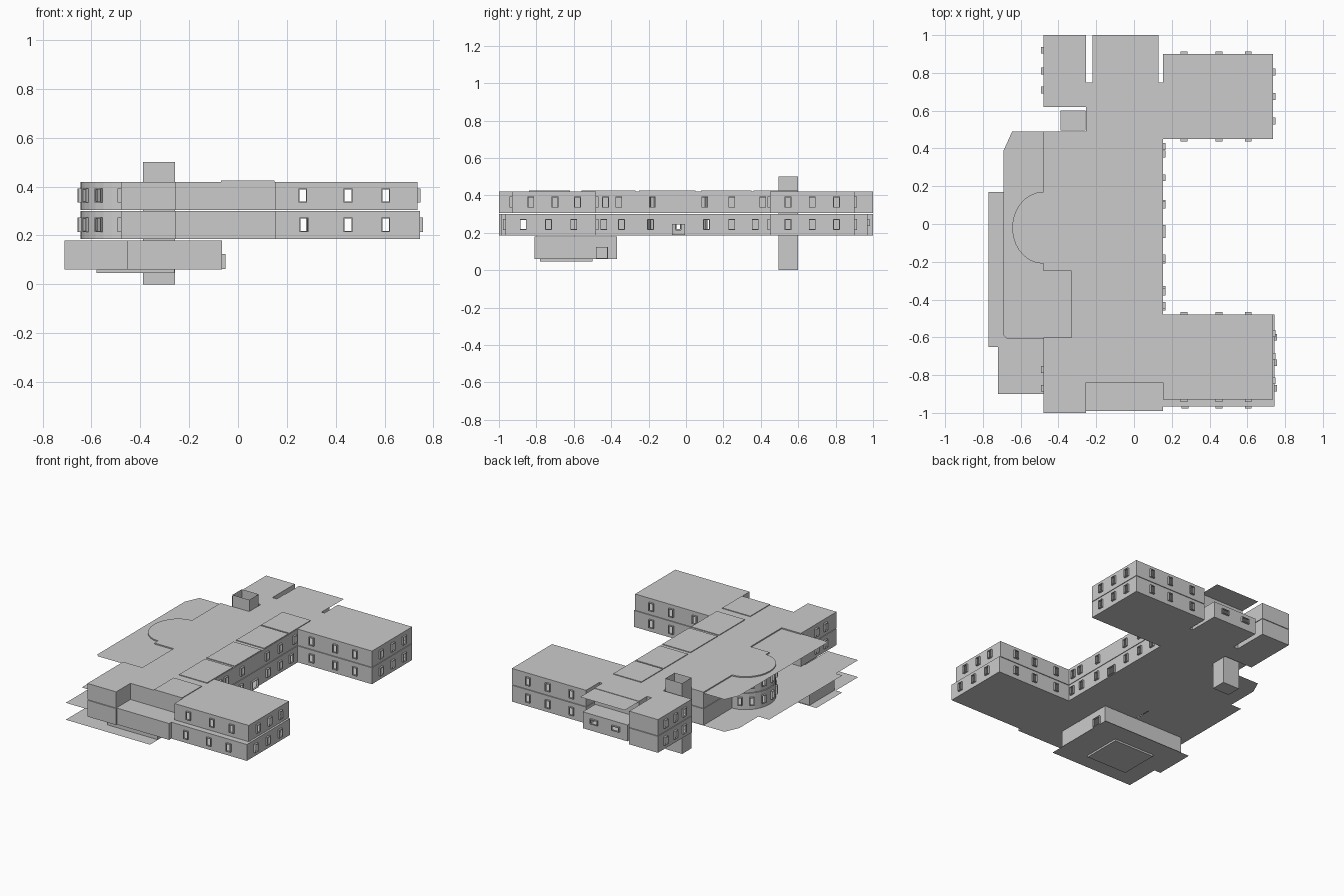
import bpy, math
from mathutils import Vector

if "Cube" in bpy.data.objects:
    bpy.data.objects.remove(bpy.data.objects["Cube"])

Z0, Z1, Z2 = 0.185, 0.303, 0.42      # ground floor, upper floor, roof levels


def mesh_object(name, verts, faces):
    me = bpy.data.meshes.new(name)
    me.from_pydata([tuple(v) for v in verts], [], faces)
    me.update()
    ob = bpy.data.objects.new(name, me)
    bpy.context.collection.objects.link(ob)
    return ob


def sheet(name, pts, z):
    """Flat slab drawn as a single polygon."""
    return mesh_object(name, [(x, y, z) for x, y in pts], [list(range(len(pts)))])


def rect(x0, y0, x1, y1):
    return [(x0, y0), (x1, y0), (x1, y1), (x0, y1)]


def storey(name, outline, z0, z1, openings=(), w=0.036, sill=0.03, head=0.088):
    """Walls along a counter-clockwise outline, with framed openings."""
    V, F = [], []

    def quad(*p):
        F.append(list(range(len(V), len(V) + 4)))
        V.extend(p)

    n = len(outline)
    for i in range(n):
        a, b = Vector((*outline[i], 0)), Vector((*outline[(i + 1) % n], 0))
        L = (b - a).length
        d = (b - a) / L
        out = Vector((d.y, -d.x, 0))
        spans = []
        for o in openings:
            r = Vector((o[0], o[1], 0)) - a
            s = r.dot(d)
            ww, lo, hi = o[2:] if len(o) > 2 else (w, sill, head)
            if abs(r.dot(out)) < 0.013 and ww / 2 < s < L - ww / 2:
                spans.append((s - ww / 2, s + ww / 2, z0 + lo, z0 + hi))
        spans.sort()

        def P(s, z, off=0.0):
            v = a + d * s + out * off
            return (v.x, v.y, z)

        def panel(s0, s1, za, zb, off=0.0):
            if s1 - s0 > 1e-5 and zb - za > 1e-5:
                quad(P(s0, za, off), P(s1, za, off), P(s1, zb, off), P(s0, zb, off))

        at = 0
        for s0, s1, za, zb in spans:
            panel(at, s0, z0, z1)
            panel(s0, s1, z0, za)
            panel(s0, s1, zb, z1)
            # projecting frame: reveals plus a thin face ring
            p, t = 0.013, 0.004
            for q in (0, t):
                c = [(s0 + q, za + q), (s1 - q, za + q), (s1 - q, zb - q), (s0 + q, zb - q)]
                for k in range(4):
                    e, f = c[k], c[(k + 1) % 4]
                    quad(P(*e), P(*f), P(*f, p), P(*e, p))
            panel(s0, s0 + t, za, zb, p)
            panel(s1 - t, s1, za, zb, p)
            panel(s0 + t, s1 - t, za, za + t, p)
            panel(s0 + t, s1 - t, zb - t, zb, p)
            at = s1
        panel(at, L, z0, z1)
    return mesh_object(name, V, F)


# Curved bay on the west side
N = 14
bay = [(-0.48 - 0.165 * math.sin(math.pi * i / N), -0.02 + 0.19 * math.cos(math.pi * i / N))
       for i in range(N + 1)]
bay_windows = [((bay[i][0] + bay[i + 1][0]) / 2, (bay[i][1] + bay[i + 1][1]) / 2, 0.03, 0.03, 0.088)
               for i in range(1, N - 1, 2)]


def building(yc, yw, xe, yn):
    """Building outline; the two storeys differ slightly at the ends."""
    return ([(-0.48, -1), (-0.255, -1), (-0.255, yc), (0.153, yc), (0.153, yw), (xe, yw),
             (xe, -0.48), (0.153, -0.48), (0.153, 0.45), (0.735, 0.45), (0.735, 0.9),
             (0.153, 0.9), (0.153, 0.75), (0.13, 0.75), (0.13, yn), (-0.22, yn),
             (-0.22, 0.75), (-0.255, 0.75), (-0.255, 1), (-0.48, 1), (-0.48, 0.62),
             (-0.255, 0.62), (-0.255, 0.49), (-0.48, 0.49)]
            + bay + [(-0.48, -0.25), (-0.33, -0.25), (-0.33, -0.6), (-0.48, -0.6)])


lower = building(-0.99, -0.965, 0.745, 0.97)
upper = building(-0.84, -0.93, 0.735, 0.84)

# Window positions shared by both storeys
common = [(x, y) for x in (0.265, 0.45, 0.605) for y in (0.9, 0.45, -0.48)]
common += [(0.735, y) for y in (0.545, 0.675, 0.805)]
common += [(-0.48, y) for y in (0.92, 0.81, 0.71, -0.77, -0.87)]
common += bay_windows
low_win = common + [(x, -0.965) for x in (0.27, 0.45, 0.605)]
low_win += [(0.745, y) for y in (-0.87, -0.735, -0.60)]
low_win += [(0.153, y) for y in (-0.44, -0.345, -0.19, 0.11, 0.245, 0.37)]
low_win += [(0.153, -0.04, 0.07, 0.002, 0.062)]                       # courtyard door
low_win += [(x, 0.97, 0.06, 0.05, 0.085) for x in (-0.13, 0.04)]      # wide north windows
up_win = common + [(x, -0.93) for x in (0.265, 0.45, 0.605)]
up_win += [(0.735, y) for y in (-0.83, -0.70, -0.58)]
up_win += [(0.153, y) for y in (-0.43, -0.36, -0.18, 0.10, 0.245, 0.41)]

# Main storeys and their slabs
storey("lower_storey_walls", lower, Z0, Z1 - 0.002, low_win)
storey("upper_storey_walls", upper, Z1 + 0.002, Z2, up_win)
sheet("ground_slab", lower, Z0)
sheet("lower_storey_ceiling", lower, Z1 - 0.002)
sheet("upper_storey_floor", upper, Z1 + 0.002)
sheet("main_roof", upper, Z2)

# West terrace and matching roof overhang
terrace = [(-0.33, -0.61), (-0.33, 0.49), (-0.645, 0.49), (-0.69, 0.39), (-0.69, -0.59), (-0.67, -0.61)]
sheet("terrace_slab", terrace, Z0 - 0.002)
sheet("roof_overhang", terrace, Z2 - 0.008)
sheet("terrace_edge_slab", rect(-0.77, -0.65, -0.33, 0.17), Z0 - 0.005)
sheet("terrace_corner_slab", rect(-0.72, -0.9, -0.48, -0.65), Z0 - 0.005)

# North canopy over the setback
sheet("north_canopy", rect(-0.22, 0.75, 0.13, 1.0), Z2 - 0.003)

# Low raised roof panels along the spine
for i, (y0, y1) in enumerate([(-0.84, -0.62), (-0.56, -0.27), (-0.25, 0.05), (0.08, 0.35), (0.36, 0.6)]):
    r = rect(-0.07, y0, 0.15, y1)
    storey(f"roof_panel_edge_{i}", r, Z2, Z2 + 0.005)
    sheet(f"roof_panel_top_{i}", r, Z2 + 0.005)

# Open-topped shaft
shaft = rect(-0.39, 0.495, -0.258, 0.6)
storey("shaft_walls", shaft, 0.0, 0.5)
sheet("shaft_base", shaft, 0.0)

# Basement with stepped front and side door
basement = [(-0.71, -0.65), (-0.455, -0.65), (-0.455, -0.81), (-0.065, -0.81),
            (-0.065, -0.37), (-0.71, -0.37)]
storey("basement_walls", basement, 0.06, Z0 - 0.005, [(-0.065, -0.45, 0.065, 0.002, 0.065)])
sheet("basement_floor", [(-0.72, -0.9), (-0.06, -0.9), (-0.06, -0.36), (-0.77, -0.36),
                         (-0.77, -0.65), (-0.72, -0.65)], 0.06)
footing = rect(-0.58, -0.78, -0.26, -0.5)
storey("basement_footing_sides", footing, 0.047, 0.06)
sheet("basement_footing_base", footing, 0.047)
